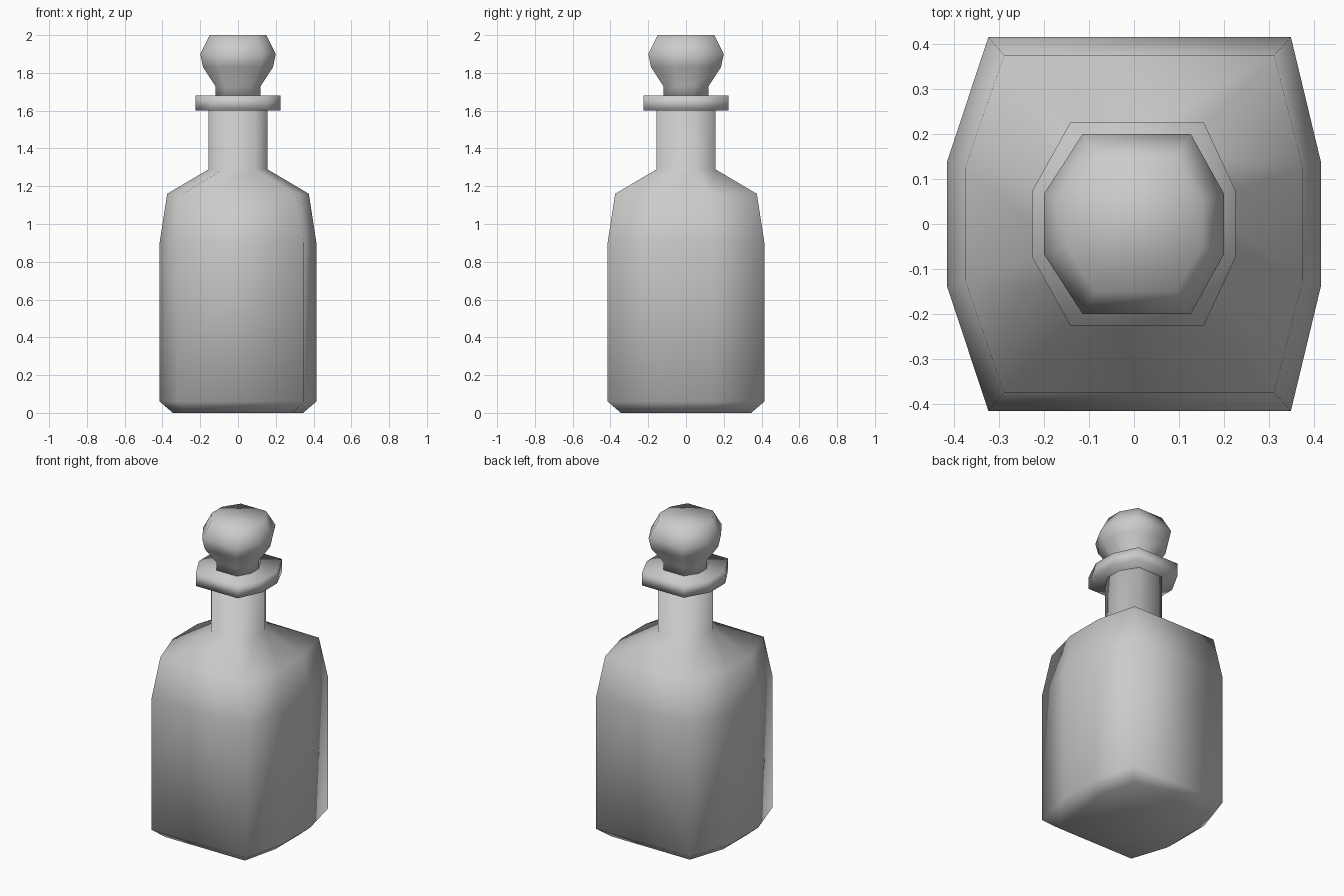
import bpy
import bmesh

cube = bpy.data.objects.get("Cube")
if cube:
    bpy.data.objects.remove(cube, do_unlink=True)

glass = bpy.data.materials.new("grey glass")
glass.use_nodes = True
GREY = (0.6, 0.6, 0.6, 1.0)
glass.diffuse_color = GREY
glass.node_tree.nodes["Principled BSDF"].inputs["Base Color"].default_value = GREY


def section(radius, corner):
    """Eight-sided outline: wide flats front and back, pointed sides."""
    c, s, shift = radius * corner, radius * 0.335, radius * 0.03
    return [(c + shift, -radius), (radius, -s), (radius, s), (c + shift, radius),
            (-c + shift, radius), (-radius, s), (-radius, -s), (-c + shift, -radius)]


def loft(name, profile):
    """Stack sections given as (height, radius, corner ratio) and cap both ends."""
    bm = bmesh.new()
    rings = [[bm.verts.new((x, y, z)) for x, y in section(r, c)] for z, r, c in profile]
    for low, high in zip(rings, rings[1:]):
        for i in range(8):
            j = (i + 1) % 8
            bm.faces.new((low[i], low[j], high[j], high[i]))
    bm.faces.new(rings[0][::-1])
    bm.faces.new(rings[-1])
    for face in bm.faces:
        face.smooth = True
    mesh = bpy.data.meshes.new(name)
    bm.to_mesh(mesh)
    bm.free()
    mesh.materials.append(glass)
    obj = bpy.data.objects.new(name, mesh)
    bpy.context.collection.objects.link(obj)
    return obj


# Squarish body with chamfered foot, sloped shoulder and straight neck
loft("bottle_body", [(0, 0.345, 0.81), (0.06, 0.415, 0.81), (0.9, 0.415, 0.81),
                     (1.16, 0.375, 0.8), (1.29, 0.155, 0.55), (1.61, 0.155, 0.55)])

# Flat collar around the mouth
loft("neck_lip", [(1.6, 0.225, 0.66), (1.68, 0.225, 0.66)])

# Faceted stopper with a narrow stem
loft("stopper", [(1.67, 0.12, 0.6), (1.73, 0.12, 0.6), (1.83, 0.185, 0.6),
                 (1.9, 0.2, 0.6), (2.0, 0.15, 0.6)])
